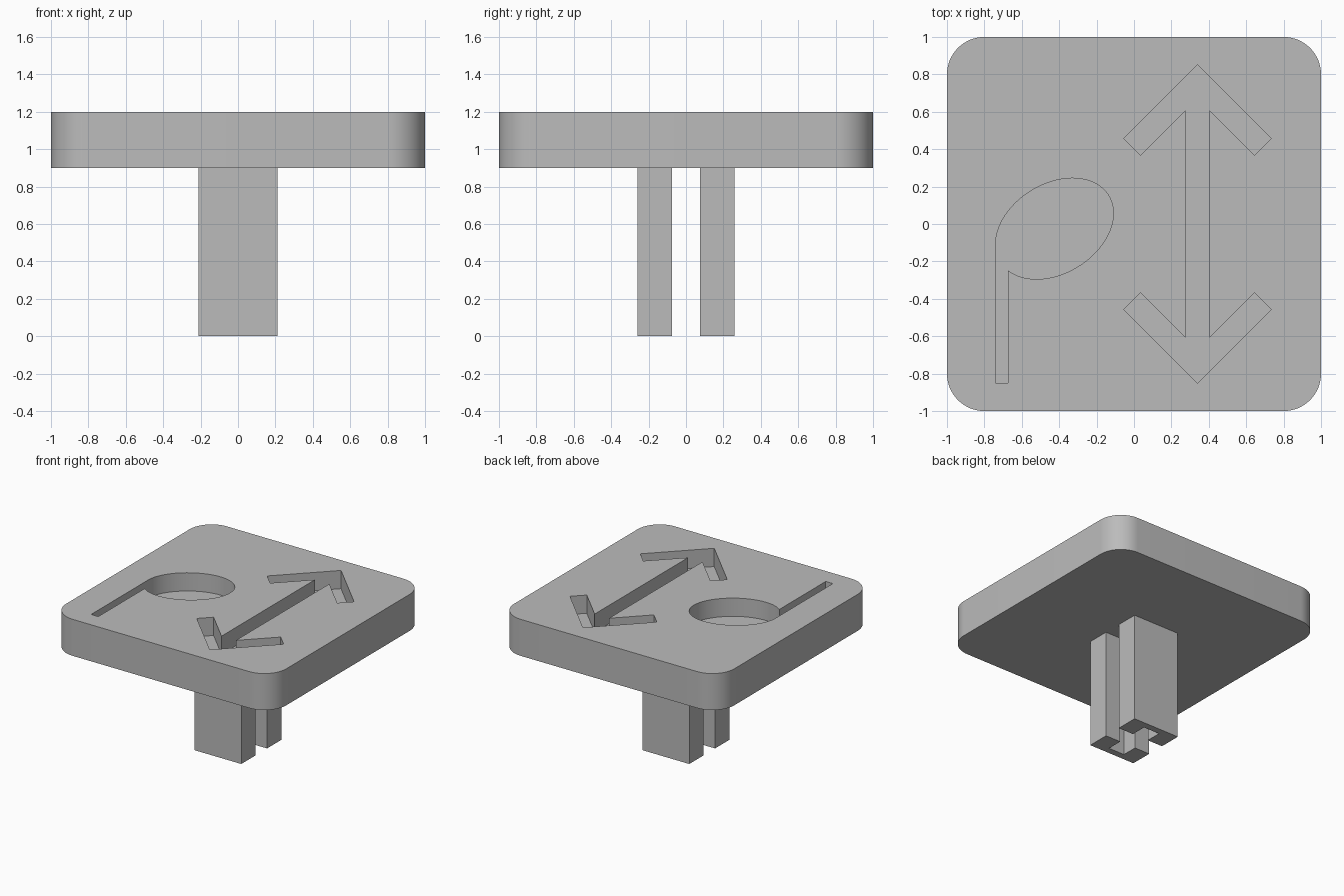
import bpy, bmesh
from math import sin, cos, radians

if "Cube" in bpy.data.objects:
    bpy.data.objects.remove(bpy.data.objects["Cube"], do_unlink=True)

PLATE_BOTTOM, PLATE_TOP = 0.9, 1.2
ENGRAVE_FLOOR = 1.05

grey = bpy.data.materials.new("light_grey")
grey.use_nodes = True
colour = (0.5, 0.5, 0.5, 1)
grey.diffuse_color = colour
grey.node_tree.nodes["Principled BSDF"].inputs["Base Color"].default_value = colour


def prism(name, outline, z0, z1):
    """Extrude a flat outline between two heights."""
    bm = bmesh.new()
    face = bm.faces.new([bm.verts.new((x, y, z0)) for x, y in outline])
    top = bmesh.ops.extrude_face_region(bm, geom=[face])["geom"]
    moved = [v for v in top if isinstance(v, bmesh.types.BMVert)]
    bmesh.ops.translate(bm, verts=moved, vec=(0, 0, z1 - z0))
    bmesh.ops.recalc_face_normals(bm, faces=bm.faces)
    mesh = bpy.data.meshes.new(name)
    bm.to_mesh(mesh)
    bm.free()
    mesh.materials.append(grey)
    obj = bpy.data.objects.new(name, mesh)
    bpy.context.collection.objects.link(obj)
    return obj


def select(obj):
    bpy.ops.object.select_all(action='DESELECT')
    obj.select_set(True)
    bpy.context.view_layer.objects.active = obj


def engrave(target, cutter):
    """Cut a pocket, then discard the cutter."""
    cutter.hide_render = True
    mod = target.modifiers.new("engrave", 'BOOLEAN')
    mod.operation, mod.solver, mod.object = 'DIFFERENCE', 'EXACT', cutter
    select(target)
    bpy.ops.object.modifier_apply(modifier=mod.name)
    bpy.data.objects.remove(cutter, do_unlink=True)


# Rounded square plate
radius, steps = 0.2, 16
outline = []
for i, (sx, sy) in enumerate([(1, 1), (-1, 1), (-1, -1), (1, -1)]):
    for s in range(steps + 1):
        a = radians(90 * (i + s / steps))
        outline.append((sx * (1 - radius) + radius * cos(a),
                        sy * (1 - radius) + radius * sin(a)))
plate = prism("plate", outline, PLATE_BOTTOM, PLATE_TOP)

# Double-headed arrow pocket, mirrored front to back
half = [(-0.055, 0.457), (0.34, 0.852), (0.735, 0.457),
        (0.645, 0.367), (0.405, 0.607)]
lower = [(x, -y) for x, y in reversed(half)]
inner = [(0.275, 0.607), (0.035, 0.367)]
arrow = half + lower + [(x, -y) for x, y in reversed(inner)] + inner
engrave(plate, prism("arrow_pocket", arrow, ENGRAVE_FLOOR, PLATE_TOP + 0.1))

# Slanted oval pocket with a straight tail running to the front
oval = []
for s in range(49):
    t = radians(217.5 + (540 - 217.5) * s / 48)
    oval.append((-0.425 + 0.315 * cos(t), -0.025 + 0.0825 * cos(t) + 0.257 * sin(t)))
tail = [(-0.74, -0.85), (-0.675, -0.85)]
engrave(plate, prism("oval_pocket", oval + tail, ENGRAVE_FLOOR, PLATE_TOP + 0.1))
select(plate)
bpy.ops.object.shade_smooth_by_angle(angle=radians(25))

# Two stem legs, each notched on its inner side
leg_x, near, far = 0.212, 0.075, 0.26
notch_x, notch_y = 0.073, 0.205
for name, side in (("front_leg", -1), ("back_leg", 1)):
    profile = [(-leg_x, far), (-leg_x, near), (-notch_x, near), (-notch_x, notch_y),
               (notch_x, notch_y), (notch_x, near), (leg_x, near), (leg_x, far)]
    prism(name, [(x, side * y) for x, y in profile], 0, PLATE_BOTTOM)
